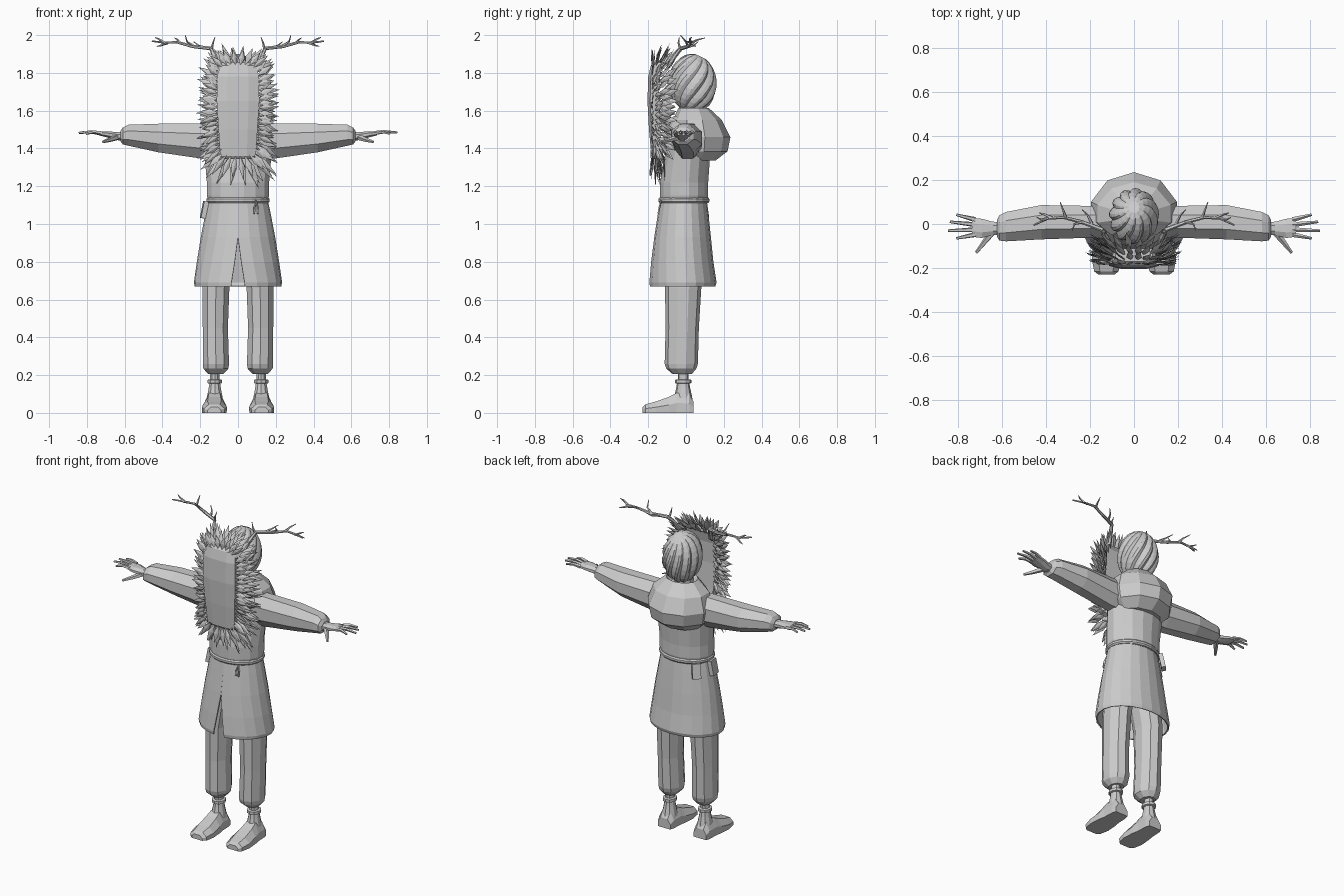
import bpy, bmesh, math, random
from math import sin, cos, pi
from mathutils import Vector, Matrix

random.seed(4)
if "Cube" in bpy.data.objects:
    bpy.data.objects.remove(bpy.data.objects["Cube"])

grey = bpy.data.materials.new("plain_grey")
grey.use_nodes = True
grey.diffuse_color = (0.6, 0.6, 0.6, 1)
grey.node_tree.nodes["Principled BSDF"].inputs["Base Color"].default_value = (0.6, 0.6, 0.6, 1)


def finish(name, bm, fix=True):
    if fix:
        bmesh.ops.recalc_face_normals(bm, faces=bm.faces)
    me = bpy.data.meshes.new(name)
    bm.to_mesh(me)
    bm.free()
    me.materials.append(grey)
    ob = bpy.data.objects.new(name, me)
    bpy.context.collection.objects.link(ob)
    return ob


def loft(bm, rings, closed=True, cap=True):
    rows = [[bm.verts.new(p) for p in r] for r in rings]
    n = len(rows[0])
    for a, b in zip(rows, rows[1:]):
        for i in range(n if closed else n - 1):
            j = (i + 1) % n
            bm.faces.new((a[i], a[j], b[j], b[i]))
    if closed and cap:
        bm.faces.new(rows[0])
        bm.faces.new(rows[-1])


def flat_ring(z, cx, cy, rx, back, front, n):
    """Horizontal ring with separate back and front depth."""
    out = []
    for i in range(n):
        a = 2 * pi * (i + 0.5) / n
        out.append((cx + rx * cos(a), cy + sin(a) * (back if sin(a) > 0 else front), z))
    return out


def side_ring(s, x, cy, cz, ry, rz, n=8):
    """Upright ring across an arm."""
    return [(s * x, cy + ry * cos(2 * pi * (i + 0.5) / n), cz + rz * sin(2 * pi * (i + 0.5) / n))
            for i in range(n)]


def tube(bm, pts, r0, r1, n=5):
    pts = [Vector(p) for p in pts]
    rings = []
    for i, p in enumerate(pts):
        d = (pts[min(i + 1, len(pts) - 1)] - pts[max(i - 1, 0)]).normalized()
        u = d.cross(Vector((0.1, 0.3, 1))).normalized()
        v = d.cross(u)
        r = r0 + (r1 - r0) * i / (len(pts) - 1)
        rings.append([p + (u * cos(2 * pi * k / n) + v * sin(2 * pi * k / n)) * r for k in range(n)])
    loft(bm, rings)


def leaf(bm, base, d, w, length, width, thick):
    """Ridged pointed leaf."""
    d.normalize()
    w.normalize()
    up = d.cross(w)
    mid = base + d * length * 0.45
    a, b = bm.verts.new(base), bm.verts.new(base + d * length)
    belt = [bm.verts.new(mid + o) for o in (w * width, up * thick, -w * width, -up * thick)]
    for i in range(4):
        j = (i + 1) % 4
        bm.faces.new((a, belt[i], belt[j]))
        bm.faces.new((b, belt[j], belt[i]))


def body(name, rows, n):
    bm = bmesh.new()
    loft(bm, [flat_ring(z, 0, cy, rx, bk, fr, n) for z, cy, rx, bk, fr in rows])
    return finish(name, bm)


# Torso, belt, neck and slumped hood
body("torso", [(1.11, -.01, .158, .125, .13), (1.15, -.01, .168, .13, .13), (1.22, -.01, .168, .13, .13),
               (1.36, .0, .18, .13, .11), (1.5, .0, .17, .12, .1), (1.57, .0, .1, .09, .07)], 16)
body("belt", [(1.112, -.01, .162, .13, .132), (1.12, -.01, .17, .136, .138),
              (1.132, -.01, .17, .136, .138), (1.14, -.01, .162, .13, .132)], 20)
body("neck", [(1.5, .02, .06, .06, .06), (1.68, .02, .055, .055, .055)], 10)
body("hood", [(1.335, .04, .14, .115, .04), (1.385, .04, .19, .18, .07), (1.46, .04, .205, .195, .1),
              (1.55, .04, .175, .15, .11), (1.615, .04, .1, .08, .08), (1.58, .04, .07, .05, .05)], 10)

# Coat skirt, split at the front below the slit top
bm = bmesh.new()
rows = []
for z, rx, back, front, gap in [(1.125, .158, .12, .128, 0), (1.06, .172, .128, .138, 0), (.93, .197, .142, .158, .002),
                                (.8, .218, .155, .175, .08), (.69, .234, .172, .186, .15), (.67, .23, .165, .183, .16)]:
    row = []
    for i in range(21):
        a = -pi / 2 + gap + (2 * pi - 2 * gap) * i / 20
        row.append((rx * cos(a), -.01 + sin(a) * (back if sin(a) > 0 else front), z))
    rows.append(row)
loft(bm, rows, closed=False)
bmesh.ops.remove_doubles(bm, verts=bm.verts, dist=.0005)
skirt = finish("coat_skirt", bm)
skirt.modifiers.new("cloth", "SOLIDIFY").thickness = .008

# Belt pouches and hanging cord ends
bm = bmesh.new()
for x, y, ang, size in [(-.178, -.015, .1, .06), (-.135, .09, -.75, .05)]:
    m = (Matrix.Translation((x, y, 1.075)) @ Matrix.Rotation(ang, 4, "Z") @ Matrix.Rotation(.2, 4, "Y")
         @ Matrix.Diagonal((.025, size, .09, 1)))
    bmesh.ops.create_cube(bm, size=1, matrix=m)
finish("belt_pouches", bm)
bm = bmesh.new()
for dx in (-.008, .01):
    tube(bm, [(.095, -.13, 1.125), (.095 + dx, -.14, 1.09), (.095 + dx, -.147, 1.055)], .004, .006, 4)
finish("belt_cord", bm)

# Limbs
for s, side in ((1, "left"), (-1, "right")):
    bm = bmesh.new()
    loft(bm, [flat_ring(z, s * cx, cy, rx, ry, ry, 10) for z, cx, cy, rx, ry in
              [(.85, .09, -.015, .085, .1), (.66, .117, -.015, .075, .096), (.45, .12, -.02, .07, .088),
               (.26, .117, -.025, .073, .088), (.235, .117, -.025, .07, .08), (.205, .118, -.02, .042, .05)]])
    finish(side + "_trouser_leg", bm)

    bm = bmesh.new()
    loft(bm, [flat_ring(z, s * .123, -.015, r, r * 1.1, r * 1.1, 10) for z, r in
              [(.04, .05), (.09, .042), (.13, .034), (.155, .03), (.158, .04), (.175, .04), (.178, .026), (.23, .026)]])
    finish(side + "_ankle", bm)

    bm = bmesh.new()
    loft(bm, [[(s * (.125 + k * w), y, t * h) for k, t in
               ((-1, 0), (-1.02, .5), (-.55, 1), (.55, 1), (1.02, .5), (1, 0))]
              for y, w, h in [(-.23, .035, .03), (-.215, .054, .045), (-.16, .065, .06), (-.09, .06, .085),
                              (-.05, .053, .105), (.015, .05, .1), (.04, .043, .06)]])
    finish(side + "_shoe", bm)

    bm = bmesh.new()
    loft(bm, [side_ring(s, *r) for r in
              [(.08, .01, 1.44, .085, .1), (.2, .01, 1.44, .078, .1), (.42, .008, 1.455, .084, .082),
               (.58, -.012, 1.47, .072, .06), (.61, -.018, 1.466, .062, .048), (.622, -.02, 1.465, .04, .03)]])
    finish(side + "_sleeve", bm)

    # Hand with four fingers and a thumb
    bm = bmesh.new()
    loft(bm, [side_ring(s, *r) for r in
              [(.59, -.02, 1.463, .03, .025), (.64, -.02, 1.465, .033, .023), (.69, -.02, 1.474, .047, .018),
               (.735, -.015, 1.48, .046, .012)]])
    for y0, x1, y1, z1 in [(.02, .805, .042, 1.482), (-.003, .835, .01, 1.485),
                           (-.026, .843, -.03, 1.483), (-.048, .805, -.065, 1.478)]:
        tube(bm, [(s * .72, y0, 1.48), (s * (.72 + x1) / 2, (y0 + y1) / 2, 1.488), (s * x1, y1, z1)], .012, .006)
    tube(bm, [(s * .64, -.035, 1.46), (s * .68, -.085, 1.445), (s * .715, -.13, 1.435)], .017, .007)
    finish(side + "_hand", bm)

    # Branching antler
    bm = bmesh.new()
    beam = [(.11, -.09, 1.84), (.125, -.06, 1.89), (.145, -.025, 1.93), (.24, .01, 1.94),
            (.32, .03, 1.962), (.39, .025, 1.96), (.455, -.005, 1.968)]
    tines = [[(.14, -.03, 1.925), (.132, -.04, 1.96), (.122, -.035, 1.99)],
             [(.23, .01, 1.94), (.27, .0, 1.965), (.28, -.03, 2.0)],
             [(.19, .0, 1.935), (.21, .04, 1.945), (.235, .065, 1.965)],
             [(.31, .03, 1.96), (.32, .06, 1.975), (.335, .1, 1.985)],
             [(.37, .027, 1.96), (.41, .045, 1.945), (.43, .05, 1.94)],
             [(.39, .025, 1.96), (.42, .02, 1.98), (.44, .03, 1.988)]]
    tube(bm, [(s * x, y, z) for x, y, z in beam], .014, .004, 6)
    for t in tines:
        tube(bm, [(s * x, y, z) for x, y, z in t], .008, .002)
    finish(side + "_antler", bm)

# Head of swept hair locks: ridged, twisted ball with a tilted crown
bm = bmesh.new()
rings = []
tilt = Matrix.Rotation(-.35, 3, "X")
for k in range(1, 14):
    t = pi * k / 14
    ring = []
    for i in range(44):
        a = 2 * pi * i / 44 + .5 * cos(t)
        r = sin(t) * (1, 1.06, 1.04, .93)[i % 4]
        v = tilt @ Vector((r * cos(a), r * sin(a), cos(t)))
        ring.append((v.x * .108, .035 + v.y * .122, 1.745 + v.z * .155))
    rings.append(ring)
loft(bm, rings)
finish("hair", bm)

# Long blank mask plate
bm = bmesh.new()
loft(bm, [[(k * w, y + d, z) for k, d in ((-.95, .06), (-1, .014), (-.5, 0), (.5, 0), (1, .014), (.95, .06))]
          for z, w, y in [(1.345, .085, -.172), (1.36, .094, -.183), (1.5, .103, -.196), (1.65, .113, -.204),
                          (1.78, .11, -.2), (1.84, .1, -.186), (1.855, .085, -.17)]])
finish("mask", bm)

# Leafy ruff in layers around the mask
outline = [Vector(p) for p in ((0, 1.84), (.07, 1.84), (.1, 1.79), (.105, 1.65), (.1, 1.45), (.08, 1.37), (0, 1.36))]
spans = [(b - a).length for a, b in zip(outline, outline[1:])]


def along(t):
    dist = t * sum(spans)
    for a, b, l in zip(outline, outline[1:], spans):
        if dist <= l:
            return a.lerp(b, dist / l)
        dist -= l
    return outline[-1]


bm = bmesh.new()
for y, lean, reach, count in [(-.18, .1, .095, 26), (-.165, .35, .115, 25), (-.145, .6, .125, 24), (-.12, .75, .12, 20)]:
    for s in (1, -1):
        for i in range(count):
            p = along((i + .5) / count)
            d = Vector((s * p.x, 0, .35 * (p.y - 1.6))).normalized()
            low = max(0, min(1, (1.48 - p.y) / .12))
            d.y = lean * (1 - .85 * low) + random.uniform(-.12, .12)
            d.z += random.uniform(-.2, .2)
            w = d.cross(Vector((0, 1, 0))) + Vector((0, random.uniform(-.4, .4), 0))
            size = reach * random.uniform(.85, 1.12) * (1 + .4 * low)
            leaf(bm, Vector((s * p.x, y, p.y)), d, w, size, .017, .005)
finish("leaf_ruff", bm)
